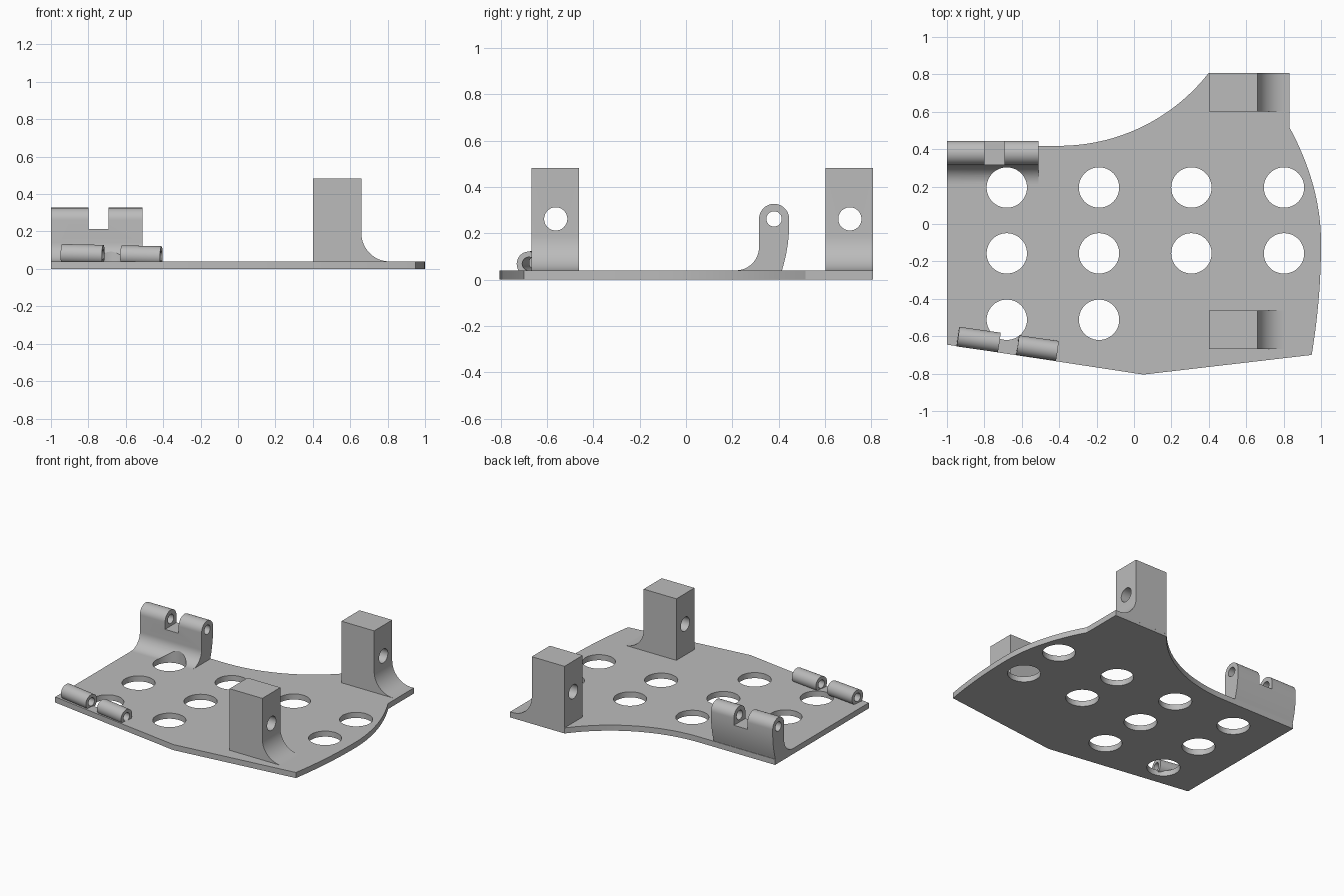
import bpy, bmesh, math
from mathutils import Matrix, Vector

if "Cube" in bpy.data.objects:
    bpy.data.objects.remove(bpy.data.objects["Cube"], do_unlink=True)

grey = bpy.data.materials.new("plain_grey")
grey.use_nodes = True
grey.diffuse_color = (0.5, 0.5, 0.5, 1)
grey.node_tree.nodes["Principled BSDF"].inputs["Base Color"].default_value = (0.5, 0.5, 0.5, 1)

THICK = 0.04


def make(name, bm):
    bmesh.ops.recalc_face_normals(bm, faces=bm.faces)
    mesh = bpy.data.meshes.new(name)
    bm.to_mesh(mesh)
    bm.free()
    mesh.materials.append(grey)
    ob = bpy.data.objects.new(name, mesh)
    bpy.context.collection.objects.link(ob)
    return ob


def extrude(name, points, offset):
    """Closed profile swept along an offset vector."""
    bm = bmesh.new()
    face = bm.faces.new([bm.verts.new(p) for p in points])
    ext = bmesh.ops.extrude_face_region(bm, geom=[face])
    moved = [g for g in ext["geom"] if isinstance(g, bmesh.types.BMVert)]
    bmesh.ops.translate(bm, verts=moved, vec=offset)
    return make(name, bm)


def rod(name, start, end, radius):
    start, end = Vector(start), Vector(end)
    axis = end - start
    place = Matrix.Translation((start + end) / 2) @ axis.to_track_quat("Z", "Y").to_matrix().to_4x4()
    bm = bmesh.new()
    bmesh.ops.create_cone(bm, cap_ends=True, segments=48, radius1=radius,
                          radius2=radius, depth=axis.length, matrix=place)
    return make(name, bm)


def box(name, low, high):
    x, y, z = low
    X, Y, Z = high
    return extrude(name, [(x, y, z), (X, y, z), (X, Y, z), (x, Y, z)], (0, 0, Z - z))


def cut(ob, cutters):
    for c in cutters:
        mod = ob.modifiers.new("cut", "BOOLEAN")
        mod.operation = "DIFFERENCE"
        mod.solver = "EXACT"
        mod.object = c
    bpy.context.view_layer.update()
    graph = bpy.context.evaluated_depsgraph_get()
    mesh = bpy.data.meshes.new_from_object(ob.evaluated_get(graph))
    ob.modifiers.clear()
    ob.data = mesh
    for c in cutters:
        bpy.data.objects.remove(c, do_unlink=True)


def arc(cx, cy, r, a, b, n=16):
    return [(cx + r * math.cos(math.radians(a + (b - a) * i / n)),
             cy + r * math.sin(math.radians(a + (b - a) * i / n))) for i in range(n + 1)]


def bend(p, q, r, n=16):
    """Quadratic curve from p to r pulled towards q."""
    p, q, r = Vector(p), Vector(q), Vector(r)
    return [tuple(p * (1 - t) ** 2 + q * 2 * t * (1 - t) + r * t * t)
            for t in (i / n for i in range(n + 1))]


def vent_cutters():
    spots = [(x, y) for x in (-0.68, -0.187, 0.307, 0.802) for y in (0.195, -0.157, -0.512)]
    return [rod("vent_cutter", (x, y, -0.1), (x, y, 0.2), 0.108)
            for x, y in spots if not (x > 0 and y < -0.3)]


# Base plate with curved edges and round holes
outline = [(-1, 0.418), (-1, -0.645), (0.05, -0.805), (0.95, -0.7)]
outline += bend((0.95, -0.7), (1, -0.4), (1, -0.1))[1:]
outline += bend((1, -0.1), (1, 0.205), (0.832, 0.515))[1:]
outline += [(0.832, 0.807)]
outline += arc(-0.4, 1.433, 1.015, -38.1, -90, 32)
plate = extrude("base_plate", [(x, y, 0) for x, y in outline], (0, 0, THICK))
cut(plate, vent_cutters())

# Two tall posts with a filleted foot and a cross hole
for name, y in (("front_post", -0.667), ("back_post", 0.602)):
    side = [(0.4, 0.02), (0.4, 0.482), (0.66, 0.482)]
    side += arc(0.81, 0.19, 0.15, 180, 270) + [(0.81, 0.02)]
    post = extrude(name, [(x, y, z) for x, z in side], (0, 0.205, 0))
    mid = y + 0.105
    cut(post, [rod("pin_cutter", (0.2, mid, 0.262), (1, mid, 0.262), 0.05)])

# Tall forked hinge with a rounded top
side = arc(0.38, 0.262, 0.065, 0, 180, 24)
side += arc(0.215, 0.14, 0.1, 0, -90)
side += [(0.215, 0.02), (0.412, 0.02)]
side += bend((0.414, 0.04), (0.445, 0.14), (0.445, 0.24))
hinge = extrude("tall_hinge", [(-1, y, z) for y, z in side], (0.49, 0, 0))
cut(hinge, [rod("pin_cutter", (-1.2, 0.38, 0.262), (-0.3, 0.38, 0.262), 0.033),
            box("gap_cutter", (-0.8, 0.2, 0.212), (-0.692, 0.6, 0.5)),
            rod("vent_cutter", (-0.68, 0.195, -0.1), (-0.68, 0.195, 0.2), 0.108)])

# Two low hinge barrels along the slanted front edge
start, end = Vector((-0.941, -0.602, 0.08)), Vector((-0.41, -0.678, 0.068))
for name, a, b in (("right_barrel", 0, 0.415), ("left_barrel", 0.6, 1)):
    barrel = rod(name, start.lerp(end, a), start.lerp(end, b), 0.053)
    cut(barrel, [rod("pin_cutter", start.lerp(end, -0.2), start.lerp(end, 1.2), 0.029)])

# Smooth curved walls, keep edges sharp
bpy.ops.object.select_all(action="DESELECT")
for ob in bpy.context.collection.objects:
    if ob.type == "MESH" and grey.name in ob.data.materials:
        ob.select_set(True)
        bpy.context.view_layer.objects.active = ob
bpy.ops.object.shade_smooth_by_angle(angle=math.radians(25))
